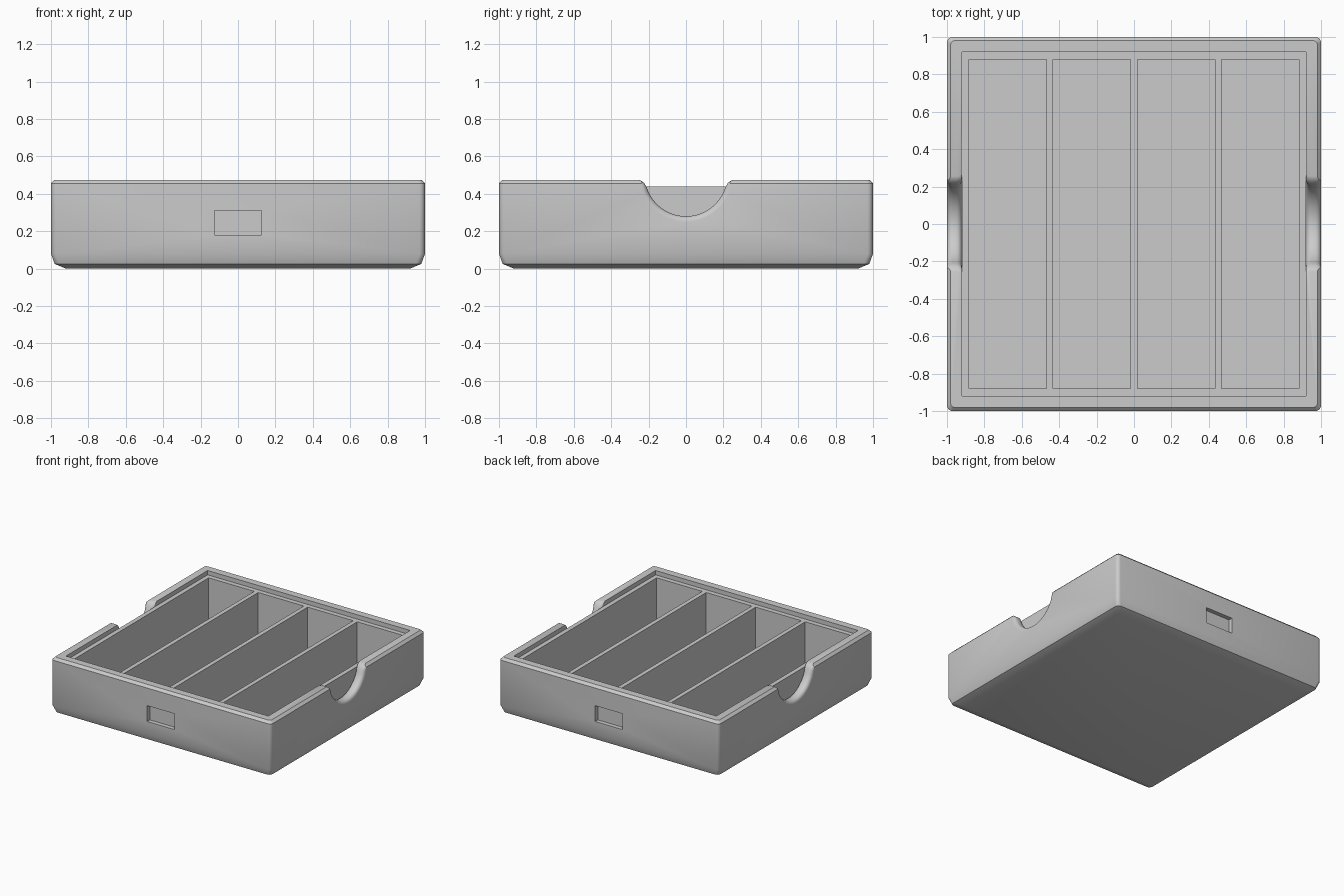
import bpy, bmesh, math
from mathutils import Vector

cube = bpy.data.objects.get("Cube")
if cube:
    bpy.data.objects.remove(cube, do_unlink=True)

grey = bpy.data.materials.new("mid grey")
grey.use_nodes = True
grey.diffuse_color = (0.6, 0.6, 0.6, 1)
grey.node_tree.nodes["Principled BSDF"].inputs["Base Color"].default_value = grey.diffuse_color


def loft(name, rings):
    """Closed solid through a stack of rings with equal point counts."""
    bm = bmesh.new()
    loops = [[bm.verts.new(p) for p in ring] for ring in rings]
    n = len(loops[0])
    for a, b in zip(loops, loops[1:]):
        for i in range(n):
            j = (i + 1) % n
            bm.faces.new((a[i], a[j], b[j], b[i]))
    bm.faces.new(loops[0][::-1])
    bm.faces.new(loops[-1])
    bmesh.ops.recalc_face_normals(bm, faces=bm.faces)
    mesh = bpy.data.meshes.new(name)
    bm.to_mesh(mesh)
    bm.free()
    mesh.materials.append(grey)
    obj = bpy.data.objects.new(name, mesh)
    bpy.context.collection.objects.link(obj)
    return obj


def rounded_square(half, z, radius, steps=4):
    ring = []
    for corner in range(4):
        base = corner * math.pi / 2
        mid = base + math.pi / 4
        cx = math.copysign(half - radius, math.cos(mid))
        cy = math.copysign(half - radius, math.sin(mid))
        for s in range(steps + 1):
            a = base + s / steps * math.pi / 2
            ring.append((cx + radius * math.cos(a), cy + radius * math.sin(a), z))
    return ring


def box(name, x, y, z):
    return loft(name, [[(x[0], y[0], h), (x[1], y[0], h), (x[1], y[1], h), (x[0], y[1], h)] for h in z])


def carve(obj, cutters):
    for c in cutters:
        c.hide_render = True
        mod = obj.modifiers.new("cut", 'BOOLEAN')
        mod.operation = 'DIFFERENCE'
        mod.solver = 'EXACT'
        mod.object = c
    graph = bpy.context.evaluated_depsgraph_get()
    mesh = bpy.data.meshes.new_from_object(obj.evaluated_get(graph))
    obj.modifiers.clear()
    obj.data = mesh
    for c in cutters:
        bpy.data.objects.remove(c, do_unlink=True)


def notch_cutter(side):
    """Thumb notch: a scooped profile that flares at both wall faces."""
    right = [(0.22 * math.sin(a), 0.5 - 0.22 * math.cos(a))
             for a in (math.radians(66) * i / 12 for i in range(13))]
    right += [(0.211, 0.437), (0.224, 0.458), (0.242, 0.471), (0.265, 0.478)]
    path = [(-y, z) for y, z in right[:0:-1]] + right
    last = len(path) - 1

    def section(x, grow):
        pts = []
        for i, (y, z) in enumerate(path):
            a, b = path[max(i - 1, 0)], path[min(i + 1, last)]
            normal = Vector((b[1] - a[1], a[0] - b[0])).normalized()
            d = grow * min(1, min(i, last - i) / 4)
            pts.append((side * x, y + normal.x * d, z + normal.y * d))
        return pts + [(side * x, 0.265, 0.6), (side * x, -0.265, 0.6)]

    r = 0.03
    angles = [math.pi / 2 * i / 5 for i in range(6)]
    inner = [(0.92 + r * (1 - math.cos(a)), r * (1 - math.sin(a))) for a in angles]
    outer = [(1.92 - x, g) for x, g in inner[::-1]]
    stations = [(0.9, r)] + inner + outer + [(1.05, r)]
    return loft("notch_cutter", [section(x, g) for x, g in stations])


# Outer case with chamfered rim and underside
case = loft("outer_case", [
    rounded_square(0.92, 0, 0.02),
    rounded_square(0.98, 0.025, 0.03),
    rounded_square(1, 0.08, 0.03),
    rounded_square(1, 0.455, 0.03),
    rounded_square(0.98, 0.475, 0.02)])

# Cavity, side notches, and the label recesses front and back
cutters = [box("cavity_cutter", (-0.92, 0.92), (-0.92, 0.92), (0.03, 0.6))]
for s in (-1, 1):
    cutters.append(notch_cutter(s))
    cutters.append(box("label_cutter", (-0.125, 0.125), sorted((s * 0.965, s * 1.1)), (0.18, 0.31)))
carve(case, cutters)

# Inner tray with four long compartments
tray = box("divided_tray", (-0.919, 0.919), (-0.919, 0.919), (0.031, 0.44))
carve(tray, [box("pocket_cutter", (cx - 0.2075, cx + 0.2075), (-0.88, 0.88), (0.06, 0.6))
             for cx in (-0.675, -0.225, 0.225, 0.675)])

# Smooth the curved rims while keeping hard edges
for obj in (case, tray):
    bpy.ops.object.select_all(action='DESELECT')
    obj.select_set(True)
    bpy.context.view_layer.objects.active = obj
    bpy.ops.object.shade_smooth_by_angle(angle=math.radians(30))
